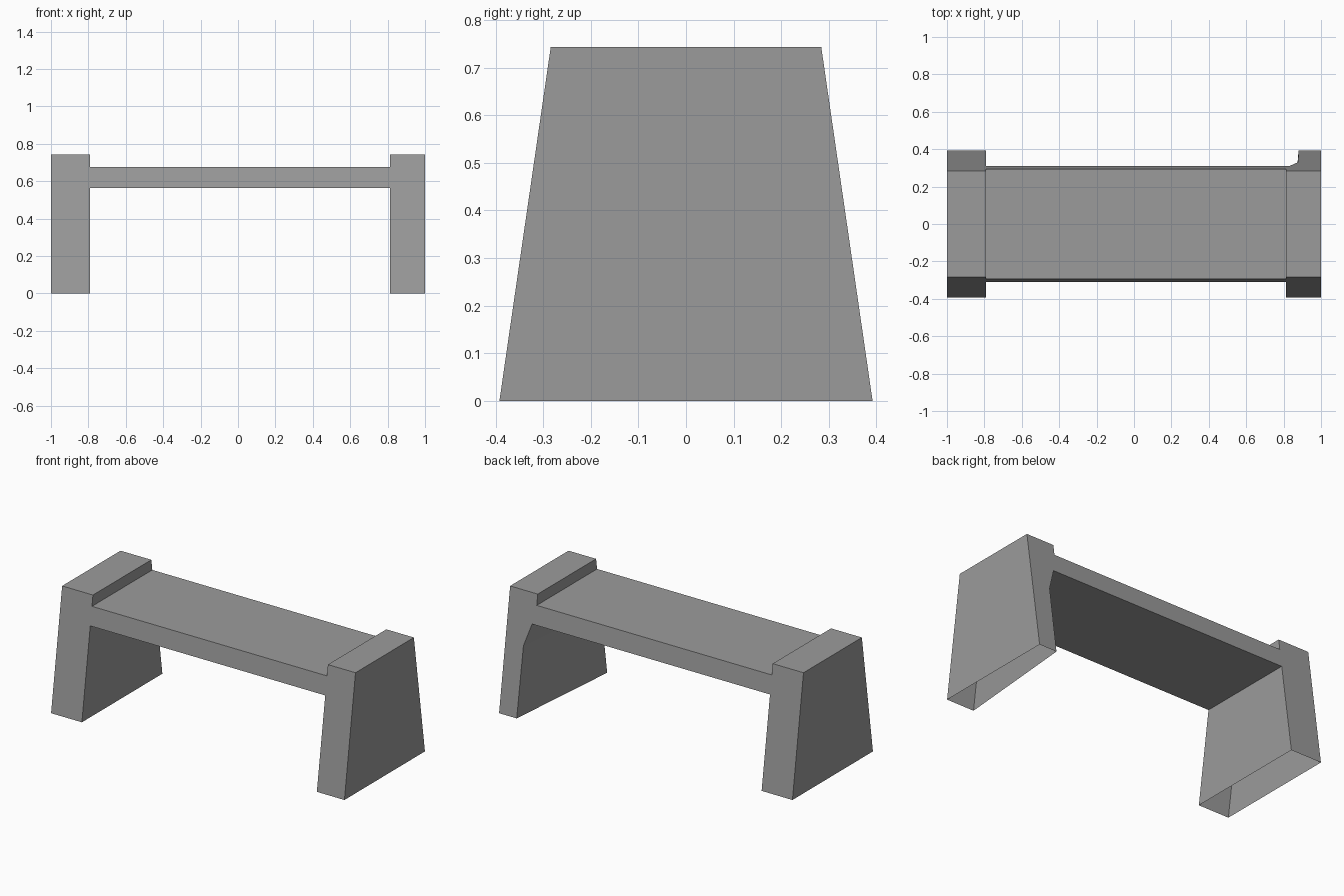
import bpy
import bmesh

cube = bpy.data.objects.get("Cube")
if cube:
    bpy.data.objects.remove(cube, do_unlink=True)

# Main levels and edges of the bench
TOP, SEAT, UNDER, BEND = 0.743, 0.677, 0.563, 0.425
LEFT_IN, RIGHT_IN = 0.812, -0.79

# One plain grey material
grey = bpy.data.materials.new("plain_grey")
grey.use_nodes = True
colour = (0.33, 0.33, 0.33, 1)
grey.diffuse_color = colour
grey.node_tree.nodes["Principled BSDF"].inputs["Base Color"].default_value = colour


def half_depth(z):
    """Depth shrinks evenly towards the top."""
    return 0.392 - 0.145 * z


def outline(foot, bend, corner):
    """Bench outline in x and z; the left leg's inner edge can vary."""
    return [(-1, 0), (-1, TOP), (RIGHT_IN, TOP), (RIGHT_IN, SEAT),
            (LEFT_IN, SEAT), (LEFT_IN, TOP), (1, TOP), (1, 0),
            (foot, 0), (bend, BEND), (corner, UNDER),
            (RIGHT_IN, UNDER), (RIGHT_IN, 0)]


bm = bmesh.new()
front = [bm.verts.new((x, -half_depth(z), z))
         for x, z in outline(LEFT_IN, LEFT_IN, LEFT_IN)]
# The left leg is cut narrower at the back
back = [bm.verts.new((x, half_depth(z), z))
        for x, z in outline(0.88, 0.877, 0.832)]

# Front and back walls
bm.faces.new(front[::-1])
bm.faces.new(back)

# Walls between them, leaving the undersides of the legs open
count = len(front)
for i in range(count):
    j = (i + 1) % count
    if front[i].co.z == 0 and front[j].co.z == 0:
        continue
    bm.faces.new((front[i], front[j], back[j], back[i]))

mesh = bpy.data.meshes.new("bench_body")
bm.to_mesh(mesh)
bm.free()
mesh.materials.append(grey)
bench = bpy.data.objects.new("bench_body", mesh)
bpy.context.collection.objects.link(bench)
